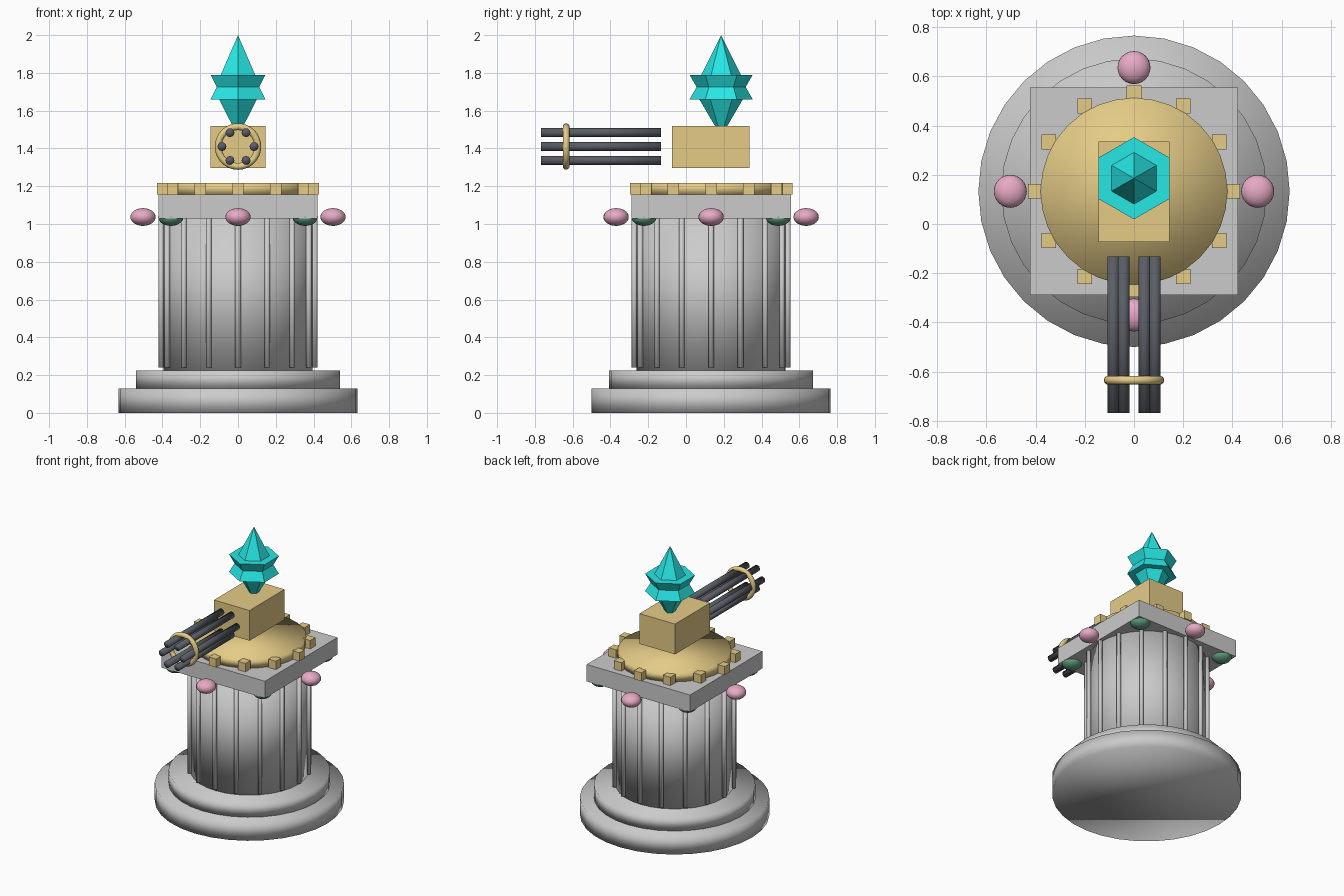
import bpy, bmesh, math
from mathutils import Matrix, Vector

if "Cube" in bpy.data.objects:
    bpy.data.objects.remove(bpy.data.objects["Cube"])

CY = 0.133  # y of the pedestal axis


def material(name, rgb):
    m = bpy.data.materials.new(name)
    m.diffuse_color = (*rgb, 1)
    m.use_nodes = True
    m.node_tree.nodes["Principled BSDF"].inputs["Base Color"].default_value = m.diffuse_color
    return m


GOLD = material("gold", (0.78, 0.60, 0.24))
CYAN = material("cyan", (0.02, 0.80, 0.78))
PINK = material("pink", (0.80, 0.40, 0.56))
GREEN = material("green", (0.12, 0.36, 0.22))
IRON = material("iron", (0.10, 0.11, 0.13))


def finish(name, bm, mat=None, smooth=False):
    bmesh.ops.recalc_face_normals(bm, faces=bm.faces)
    me = bpy.data.meshes.new(name)
    bm.to_mesh(me)
    bm.free()
    if smooth:
        me.shade_smooth()
    if mat:
        me.materials.append(mat)
    ob = bpy.data.objects.new(name, me)
    bpy.context.collection.objects.link(ob)
    return ob


def box(name, lo, hi, mat=None):
    lo, hi = Vector(lo), Vector(hi)
    bm = bmesh.new()
    bmesh.ops.create_cube(bm, size=1, matrix=Matrix.Translation((lo + hi) / 2) @ Matrix.Diagonal((*(hi - lo), 1)))
    return finish(name, bm, mat)


def cylinder(name, r, a, b, mat=None, seg=32):
    a, b = Vector(a), Vector(b)
    rot = (b - a).to_track_quat('Z', 'Y').to_matrix().to_4x4()
    bm = bmesh.new()
    bmesh.ops.create_cone(bm, cap_ends=True, segments=seg, radius1=r, radius2=r,
                          depth=(b - a).length, matrix=Matrix.Translation((a + b) / 2) @ rot)
    return finish(name, bm, mat, True)


def around(r, angle, z):
    return Vector((r * math.cos(angle), CY + r * math.sin(angle), z))


# Stepped base, column and square capital
for name, r, z0, z1 in (("base_lower", 0.633, 0, 0.13), ("base_upper", 0.54, 0.13, 0.225),
                        ("column", 0.395, 0.225, 1.03)):
    cylinder(name, r, (0, CY, z0), (0, CY, z1))
box("capital", (-0.422, CY - 0.422, 1.03), (0.422, CY + 0.422, 1.155))

# Column ribs
for i in range(16):
    t = i * math.tau / 16
    cylinder(f"column_rib_{i}", 0.015, around(0.406, t, 0.24), around(0.406, t, 1.03), seg=8)

# Ornament beads under the capital, pink on the sides and green at the corners
for i in range(8):
    bm = bmesh.new()
    bmesh.ops.create_uvsphere(bm, u_segments=24, v_segments=14, radius=1, matrix=Matrix.Translation(
        around(0.503, i * math.tau / 8, 1.037)) @ Matrix.Diagonal((0.067, 0.067, 0.047, 1)))
    finish(f"bead_{i}", bm, GREEN if i % 2 else PINK, True)

# Turntable with square teeth
cylinder("turntable", 0.38, (0, CY, 1.155), (0, CY, 1.217), GOLD)
for i in range(12):
    p = around(0.4, i * math.tau / 12, 1.186)
    h = Vector((0.03, 0.03, 0.031))
    box(f"turntable_tooth_{i}", p - h, p + h, GOLD)

# Gun housing and six barrels held by a ring
box("housing", (-0.145, -0.073, 1.297), (0.145, 0.335, 1.52), GOLD)
for i in range(6):
    t = i * math.tau / 6
    x, z = 0.085 * math.cos(t), 1.41 + 0.085 * math.sin(t)
    cylinder(f"barrel_{i}", 0.0235, (x, -0.768, z), (x, -0.132, z), IRON, 12)
bpy.ops.mesh.primitive_torus_add(major_radius=0.105, minor_radius=0.018, major_segments=32,
                                 minor_segments=10, location=(0, -0.635, 1.41), rotation=(math.pi / 2, 0, 0))
ring = bpy.context.object
ring.name = "barrel_ring"
ring.data.shade_smooth()
ring.data.materials.append(GOLD)

# Six-sided crystal, flat-faced
profile = [(0.01, 1.48), (0.115, 1.66), (0.167, 1.66), (0.13, 1.725), (0.167, 1.79), (0.105, 1.79)]
bm = bmesh.new()
rings = [[bm.verts.new((r * math.sin(k * math.tau / 6), 0.186 + r * math.cos(k * math.tau / 6), z))
          for k in range(6)] for r, z in profile]
tip = bm.verts.new((0, 0.186, 2.0))
bm.faces.new(rings[0])
for k in range(6):
    n = (k + 1) % 6
    for a, b in zip(rings, rings[1:]):
        bm.faces.new((a[k], a[n], b[n], b[k]))
    bm.faces.new((rings[-1][k], rings[-1][n], tip))
finish("crystal", bm, CYAN)
